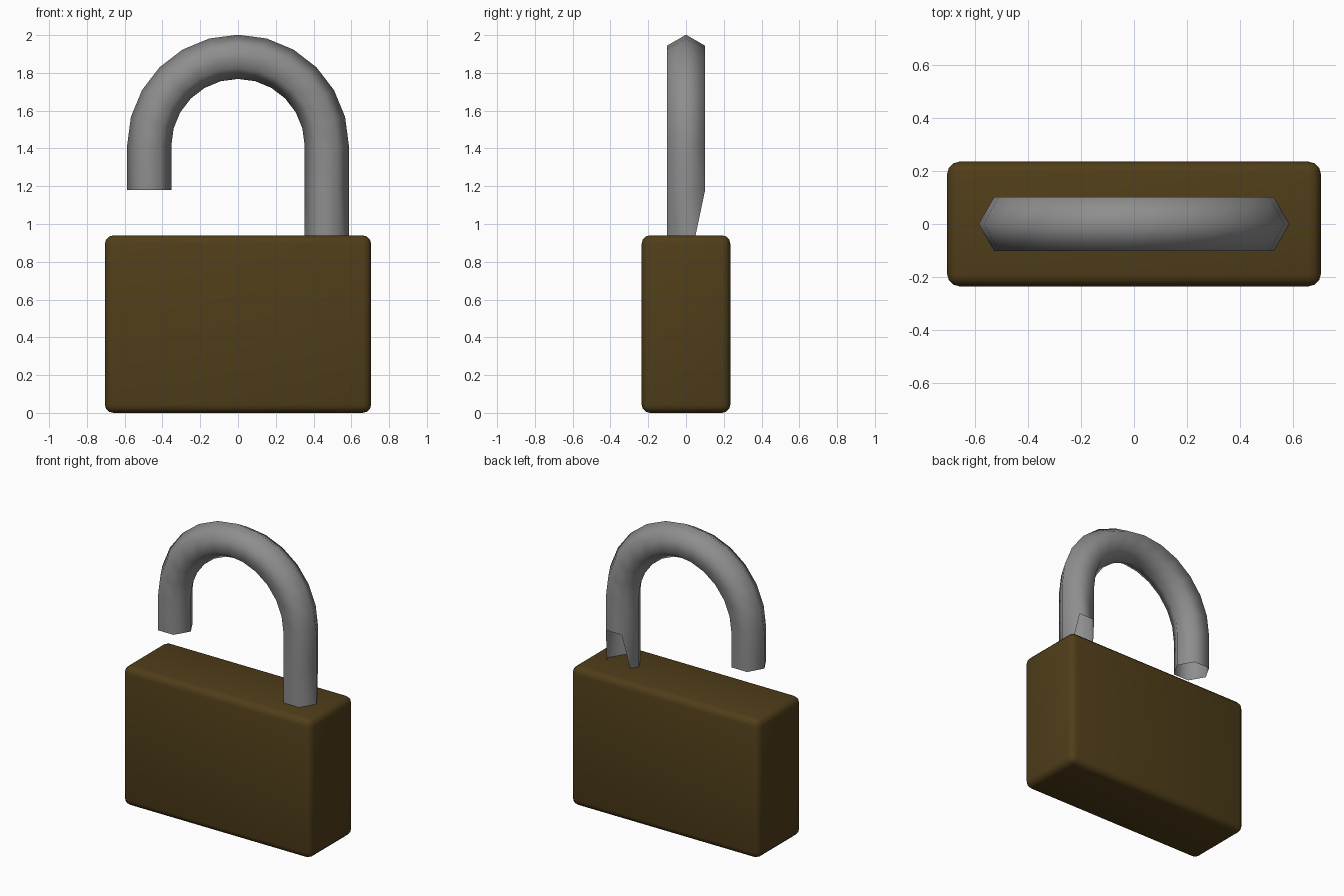
import bpy, bmesh
from math import sin, cos, pi, radians

if "Cube" in bpy.data.objects:
    bpy.data.objects.remove(bpy.data.objects["Cube"])


def add_object(name, bm, angle, colour):
    """Turn a bmesh into a coloured, smooth-by-angle object."""
    mesh = bpy.data.meshes.new(name)
    bm.to_mesh(mesh)
    bm.free()
    obj = bpy.data.objects.new(name, mesh)
    bpy.context.collection.objects.link(obj)
    mat = bpy.data.materials.new(name + "_metal")
    mat.diffuse_color = (*colour, 1)
    mat.use_nodes = True
    mat.node_tree.nodes["Principled BSDF"].inputs["Base Color"].default_value = mat.diffuse_color
    mesh.materials.append(mat)
    bpy.ops.object.select_all(action='DESELECT')
    obj.select_set(True)
    bpy.context.view_layer.objects.active = obj
    bpy.ops.object.shade_smooth_by_angle(angle=radians(angle))
    return obj


# Lock body: rounded dark brass block
bm = bmesh.new()
bmesh.ops.create_cube(bm, size=1)
for v in bm.verts:
    v.co.x *= 1.41
    v.co.y *= 0.47
    v.co.z = (v.co.z + 0.5) * 0.94
bmesh.ops.bevel(bm, geom=bm.edges[:], offset=0.045, offset_type='OFFSET',
                segments=3, profile=0.5, affect='EDGES')
add_object("lock_body", bm, 40, (0.08, 0.048, 0.010))

# Shackle: six-sided open tube swept along a short leg, a half circle and a long leg
ARC_R, ARC_Z, TUBE_R, END_Z, SEAT_Z = 0.47, 1.415, 0.117, 1.18, 0.70
SIDES, STEPS = 6, 12
bm = bmesh.new()


def ring(angle, z):
    """Cross-section at an arc angle; corner 0 points away from the arc centre."""
    verts = []
    for i in range(SIDES):
        a = 2 * pi * i / SIDES
        r = ARC_R + TUBE_R * cos(a)
        verts.append(bm.verts.new((r * cos(angle), TUBE_R * sin(a), z + r * sin(angle))))
    return verts


rings = [ring(pi, END_Z)]
rings += [ring(pi - pi * i / STEPS, ARC_Z) for i in range(STEPS + 1)]
rings.append(ring(0, END_Z))
for a, b in zip(rings, rings[1:]):
    for i in range(SIDES):
        j = (i + 1) % SIDES
        bm.faces.new((a[i], a[j], b[j], b[i]))

# Long leg continues into the body, with its back cut open as the latch notch
top = rings[-1]
low = {i: bm.verts.new((top[i].co.x, top[i].co.y, SEAT_Z)) for i in (3, 4, 5, 0)}
for i, j in ((3, 4), (4, 5), (5, 0)):
    bm.faces.new((top[i], top[j], low[j], low[i]))
bm.faces.new((top[0], top[1], low[0]))
bm.faces.new((top[2], top[3], low[3]))
bmesh.ops.recalc_face_normals(bm, faces=bm.faces[:])
add_object("shackle", bm, 65, (0.27, 0.27, 0.27))
